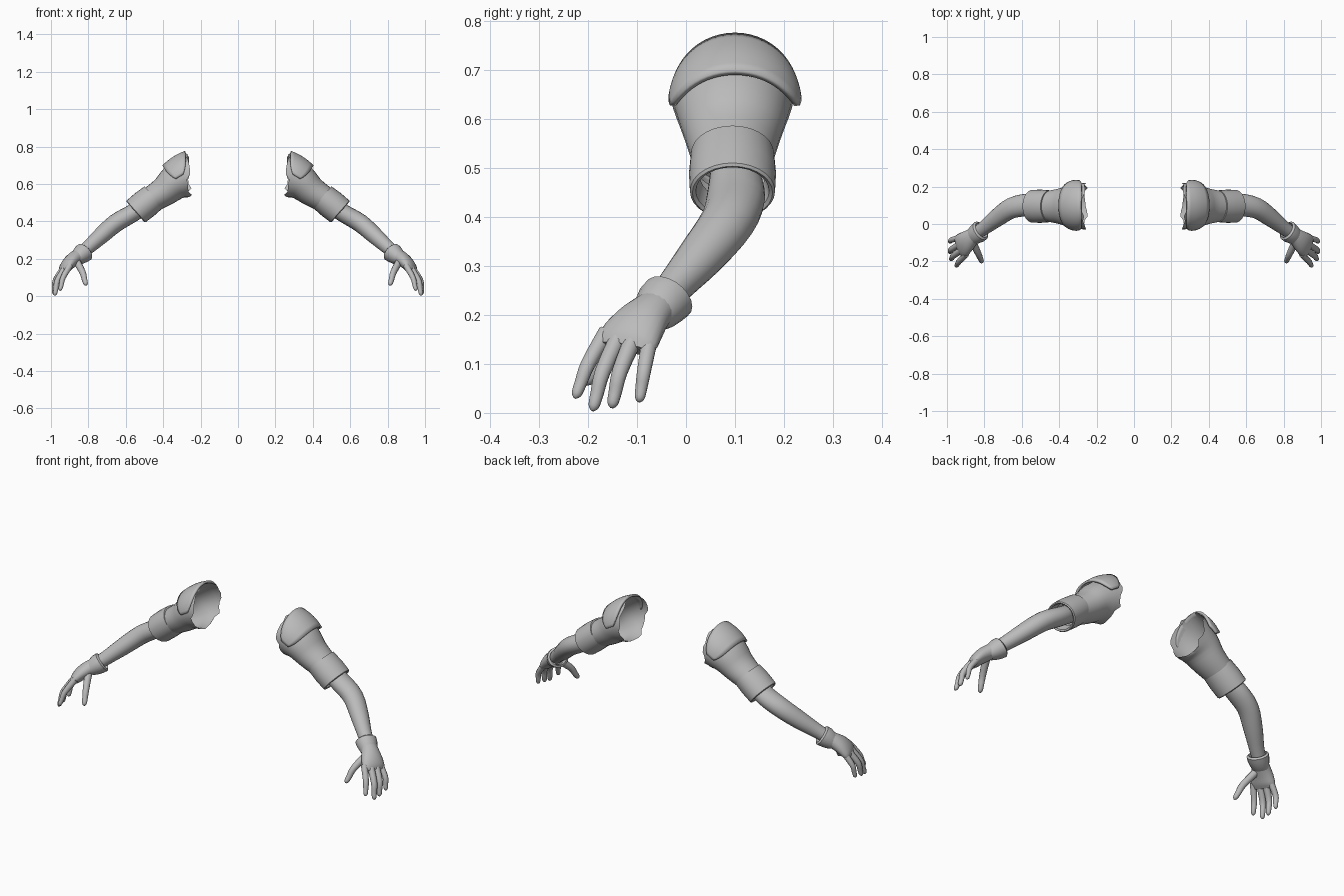
import bpy, bmesh, math, random
from mathutils import Vector

if "Cube" in bpy.data.objects:
    bpy.data.objects.remove(bpy.data.objects["Cube"])

random.seed(4)
grey = bpy.data.materials.new("plain_grey")
grey.diffuse_color = (0.5, 0.5, 0.5, 1)
grey.use_nodes = True
grey.node_tree.nodes["Principled BSDF"].inputs["Base Color"].default_value = grey.diffuse_color
Y = Vector((0, 1, 0))


def ring(c, axis, ref, a, b, n):
    """Elliptical ring of points; a runs along ref, b across it."""
    t = axis.normalized()
    w = (ref - t * ref.dot(t)).normalized()
    u = t.cross(w)
    return [c + w * a * math.cos(2 * math.pi * i / n) + u * b * math.sin(2 * math.pi * i / n)
            for i in range(n)]


def smooth_sections(s, sub):
    """Catmull-Rom refinement of (x, y, z, a, b) sections."""
    out = []
    for i in range(len(s) - 1):
        p = [s[max(i - 1, 0)], s[i], s[i + 1], s[min(i + 2, len(s) - 1)]]
        for k in range(sub):
            t = k / sub
            out.append([0.5 * (2 * b + (c - a) * t + (2 * a - 5 * b + 4 * c - d) * t * t
                               + (3 * b - a - 3 * c + d) * t ** 3) for a, b, c, d in zip(*p)])
    return out + [list(s[-1])]


def finish(name, bm, solid=0, recalc=True):
    if recalc:
        bmesh.ops.recalc_face_normals(bm, faces=bm.faces)
    me = bpy.data.meshes.new(name)
    bm.to_mesh(me)
    bm.free()
    me.materials.append(grey)
    ob = bpy.data.objects.new(name, me)
    bpy.context.collection.objects.link(ob)
    bpy.context.view_layer.objects.active = ob
    ob.select_set(True)
    bpy.ops.object.shade_smooth_by_angle(angle=math.radians(40))
    ob.select_set(False)
    if solid:
        m = ob.modifiers.new("thickness", 'SOLIDIFY')
        m.thickness, m.offset = solid, 0
    m = ob.modifiers.new("other_arm", 'MIRROR')
    m.use_mirror_merge = False
    return ob


def tube(name, sections, ref=Y, n=20, sub=3, axis=None, first=None, caps=(True, True), ragged=0):
    s = smooth_sections(sections, sub)
    pts = [Vector(p[:3]) for p in s]
    bm = bmesh.new()
    rings = []
    for i, p in enumerate(s):
        t = axis or pts[min(i + 1, len(s) - 1)] - pts[max(i - 1, 0)]
        if first and i < sub:
            t = first.lerp(t.normalized(), i / sub)
        rings.append([bm.verts.new(v) for v in ring(pts[i], t, ref, p[3], p[4], n)])
    if ragged:
        for v in rings[0]:
            v.co.x += random.uniform(-ragged, ragged * 0.4)
    for r, q in zip(rings, rings[1:]):
        for j in range(n):
            k = (j + 1) % n
            bm.faces.new((r[j], r[k], q[k], q[j]))
    if caps[0]:
        bm.faces.new(rings[0][::-1])
    if caps[1]:
        bm.faces.new(rings[-1])
    return finish(name, bm)


# Upper sleeve, open and torn at the shoulder
tube("upper_sleeve",
     [(.27, .095, .65, .125, .118), (.34, .095, .606, .112, .095),
      (.395, .095, .56, .096, .08), (.47, .095, .513, .08, .069)],
     n=28, first=Vector((1, 0, -.08)), caps=(False, False), ragged=.018)

# Shoulder pad: curved strip over the top of the sleeve
bm = bmesh.new()
n, m = 24, 6
rows = []
ends = ((Vector((.272, .1, .65)), Vector((1, 0, -.08)), .125, .122),
        (Vector((.345, .1, .606)), Vector((.85, 0, -.53)), .121, .105))
for i in range(n + 1):
    f = 2 * i / n - 1
    ang = math.pi / 2 + f * math.radians(84)
    narrow = 0.25 * abs(f) ** 6
    edge = []
    for c, axis, a, b in ends:
        t = axis.normalized()
        edge.append(c + Y * a * math.cos(ang) + t.cross(Y) * b * math.sin(ang))
    row = []
    for j in range(m + 1):
        v = narrow + (1 - 2 * narrow) * j / m
        p = edge[0].lerp(edge[1], v)
        out = p - ends[0][0].lerp(ends[1][0], v)
        row.append(bm.verts.new(p + out.normalized() * 0.008 * math.sin(math.pi * v)))
    rows.append(row)
for r, q in zip(rows, rows[1:]):
    for j in range(m):
        bm.faces.new((r[j], r[j + 1], q[j + 1], q[j]))
finish("shoulder_pad", bm, solid=.012)

# Folded sleeve cuff with an inner lip
tube("sleeve_cuff",
     [(.45, .095, .53, .076, .066), (.45, .095, .53, .085, .076),
      (.50, .095, .49, .089, .079), (.545, .095, .453, .087, .077),
      (.548, .095, .45, .082, .072), (.545, .095, .453, .075, .065),
      (.51, .095, .482, .066, .058)],
     n=28, sub=1, axis=Vector((.75, 0, -.66)), caps=(False, False))

# Forearm from elbow to wrist
tube("forearm",
     [(.50, .1, .485, .052, .046), (.57, .102, .44, .06, .048), (.655, .085, .39, .056, .049),
      (.73, .035, .325, .049, .045), (.80, -.02, .262, .038, .037), (.85, -.055, .22, .034, .034)],
     n=20)

# Flared glove cuff
tube("glove_cuff",
     [(.84, -.05, .22, .036, .036), (.815, -.032, .24, .045, .043), (.82, -.036, .236, .056, .053),
      (.835, -.048, .225, .055, .052), (.855, -.062, .208, .049, .044), (.87, -.074, .198, .043, .036)],
     n=20, sub=1, axis=Vector((.65, -.49, -.59)), caps=(False, False))

# Palm, wide across the knuckles
across = Vector((-.035, -.09, .015))
tube("palm",
     [(.835, -.045, .227, .04, .036), (.868, -.07, .207, .046, .038), (.898, -.095, .182, .058, .036),
      (.922, -.116, .152, .065, .029), (.935, -.125, .132, .058, .017)],
     ref=across, n=20)

# Fingers and thumb, each from base, middle and tip points
digits = {
    "index_finger": ((.898, -.162, .165), (.935, -.2, .1), (.952, -.227, .03), .0145),
    "middle_finger": ((.92, -.137, .155), (.965, -.17, .085), (.98, -.191, .004), .0155),
    "ring_finger": ((.932, -.108, .15), (.975, -.135, .085), (.985, -.152, .01), .0155),
    "little_finger": ((.932, -.074, .15), (.975, -.085, .09), (.986, -.096, .022), .014),
    "thumb": ((.865, -.09, .19), (.832, -.16, .13), (.812, -.205, .058), .017),
}
for name, (a, b, c, r) in digits.items():
    near = Vector(b).lerp(Vector(c), .55)
    last = Vector(b).lerp(Vector(c), .88)
    tube(name, [(*a, r * 1.2, r * 1.2), (*b, r * 1.05, r), (*near, r * .9, r * .85),
                (*last, r * .72, r * .7), (*c, r * .2, r * .2)], ref=across, n=12)
